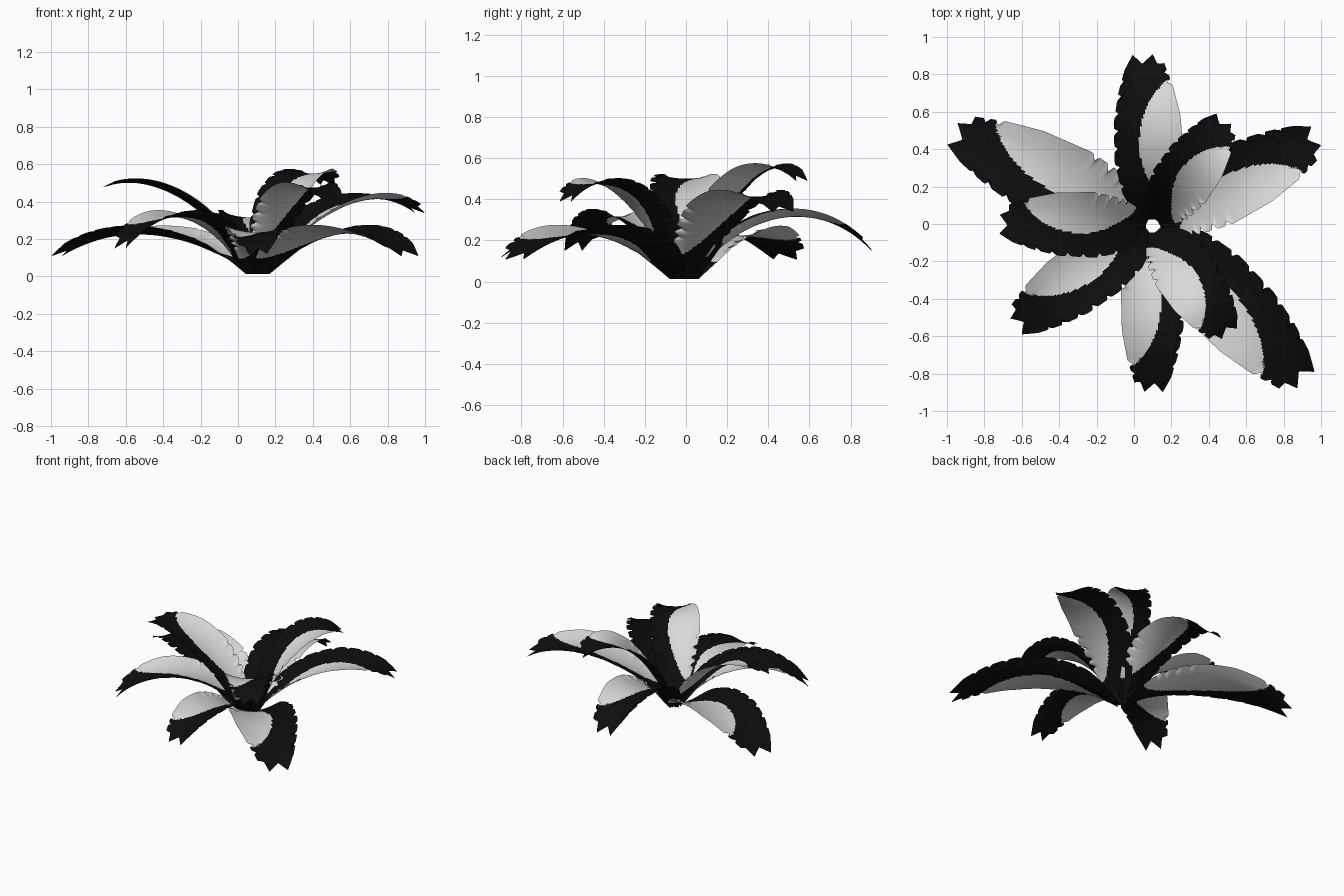
import bpy, math
from mathutils import Vector

if "Cube" in bpy.data.objects:
    bpy.data.objects.remove(bpy.data.objects["Cube"])


def flat(name, c):
    m = bpy.data.materials.new(name)
    m.diffuse_color = (c, c, c, 1)
    m.use_nodes = True
    m.node_tree.nodes["Principled BSDF"].inputs["Base Color"].default_value = m.diffuse_color
    return m


DARK = flat("leaf black", 0.004)
LIGHT = flat("leaf pale grey", 0.7)
CENTRE = Vector((0.1, -0.01, 0))
NT, NV = 120, 36

WIDTH = [(0, .28), (.12, .58), (.25, .82), (.45, 1), (.68, .97), (.85, .8), (1, .58)]
TIP = [(-1, .90), (-.55, 1), (-.1, .945), (.45, 1), (.65, .935), (1, .93)]
# torn slits: (position along leaf, depth) on the dark and the pale side
CUTS = {-1: [(.30, .12), (.42, .15), (.53, .12), (.63, .2), (.73, .15), (.83, .24), (.92, .2)],
        1: [(.22, .2), (.27, .24), (.34, .2), (.42, .14), (.88, .2), (.94, .16)]}


def lerp(table, x):
    for (x0, y0), (x1, y1) in zip(table, table[1:]):
        if x <= x1:
            return y0 + (y1 - y0) * (x - x0) / (x1 - x0)
    return table[-1][1]


def bezier(p, s):
    q = 1 - s
    return (p[0] * q**3 + 3 * p[1] * s * q * q + 3 * p[2] * s * s * q + p[3] * s**3)


def leaf(name, az, reach, half, rise, crest, tip_z):
    """Arching, cupped leaf; v = +1 is the right-hand edge looking outward."""
    a = math.radians(az)
    out = Vector((math.cos(a), math.sin(a), 0))
    right = Vector((math.sin(a), -math.cos(a), 0))
    up = Vector((0, 0, 1))
    path = [out * r + up * z for r, z in
            ((.035, .012), (.25 * reach, rise), (.7 * reach, crest), (reach, tip_z))]
    verts, faces, mats = [], [], []
    for i in range(NT + 1):
        for j in range(NV + 1):
            v = -1 + 2 * j / NV
            s = i / NT * lerp(TIP, v)
            p = bezier(path, s)
            tangent = (bezier(path, s + .01) - bezier(path, s - .01)).normalized()
            normal = right.cross(tangent)
            cut = max(d * max(0, 1 - abs(i / NT - c) / .016)
                      for c, d in CUTS[1 if v > 0 else -1])
            ve = v * (1 - cut * v**4)
            w = half * lerp(WIDTH, i / NT)
            cup = w * (.35 - .22 * s) * (v * v - .45) * min(1, s * 5)
            q = CENTRE + p + right * w * ve + normal * cup
            q.z = max(q.z, 0)
            verts.append(q)
    for i in range(NT):
        for j in range(NV):
            k = i * (NV + 1) + j
            faces.append((k, k + 1, k + NV + 2, k + NV + 1))
            v = -1 + 2 * (j + .5) / NV
            s = (i + .5) / NT * lerp(TIP, v)
            # pale half-oval lying against the right edge
            mats.append(int(((s - .47) / .36)**2 + ((v - 1) / 1.27)**2 < 1))
    me = bpy.data.meshes.new(name)
    me.from_pydata(verts, [], faces)
    me.materials.append(DARK)
    me.materials.append(LIGHT)
    me.polygons.foreach_set("material_index", mats)
    me.polygons.foreach_set("use_smooth", [True] * len(faces))
    me.update()
    bpy.context.collection.objects.link(bpy.data.objects.new(name, me))


# name, azimuth, reach, half width, rise, crest, tip height
for spec in [
    ("low_leaf_back_left", 155, 1.18, .22, .27, .33, .11),
    ("low_leaf_front", 270, .89, .17, .27, .34, .12),
    ("low_leaf_front_right", -45.5, 1.165, .22, .27, .34, .11),
    ("middle_leaf_front_left", 216, .91, .18, .35, .46, .15),
    ("middle_leaf_back", 93, .92, .185, .35, .46, .15),
    ("middle_leaf_right", 28.5, 1.0, .195, .36, .55, .34),
    ("high_leaf_left", 179, .82, .175, .40, .59, .48),
    ("high_leaf_front", -55, .71, .17, .42, .62, .39),
    ("high_leaf_back_right", 56, .69, .165, .45, .69, .49),
]:
    leaf(*spec)
